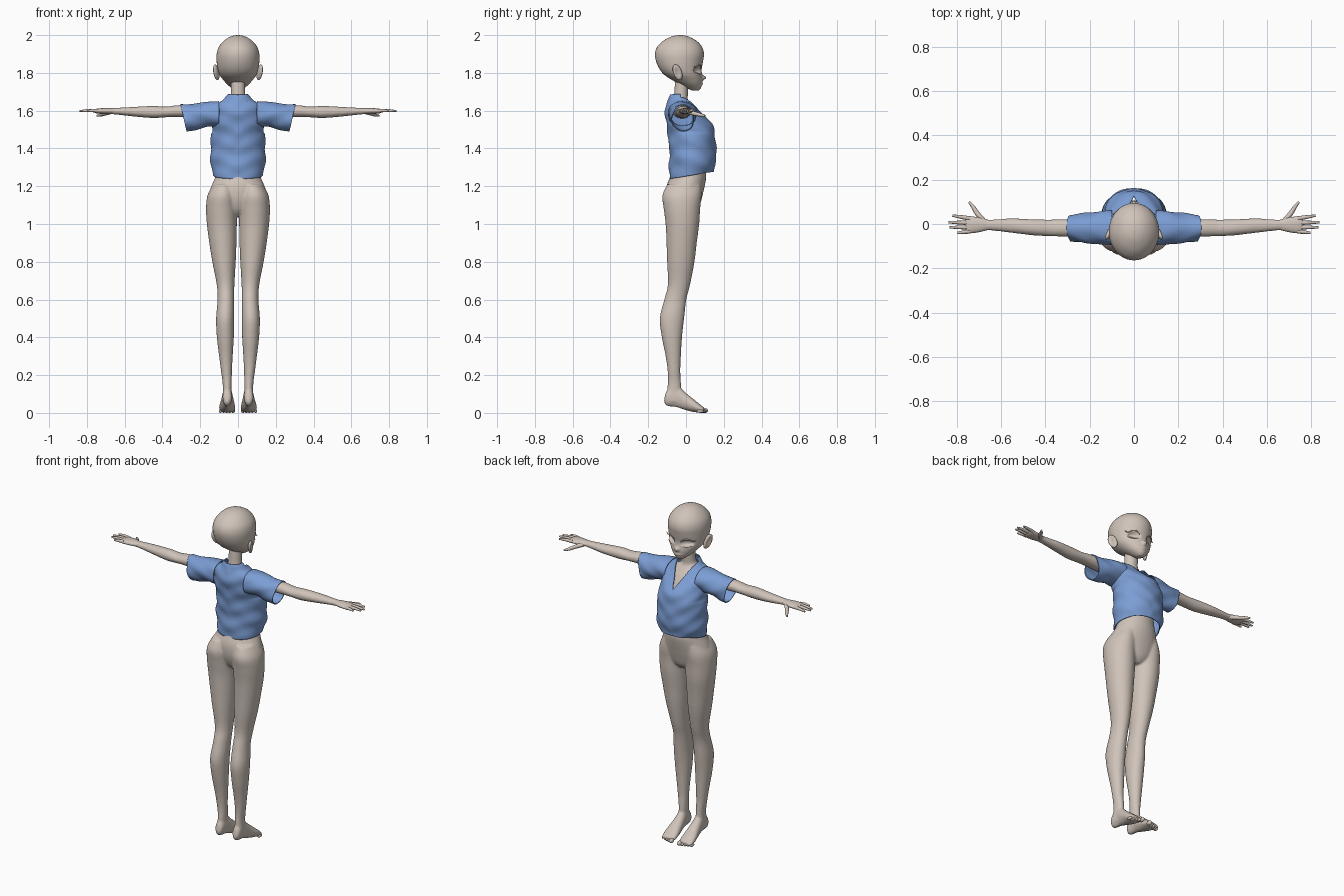
import bpy, bmesh
from math import sin, cos, pi, exp

cube = bpy.data.objects.get("Cube")
if cube:
    bpy.data.objects.remove(cube)


def material(name, rgb):
    m = bpy.data.materials.new(name)
    m.use_nodes = True
    m.diffuse_color = (*rgb, 1)
    m.node_tree.nodes["Principled BSDF"].inputs["Base Color"].default_value = (*rgb, 1)
    return m


skin = material("warm skin", (0.63, 0.55, 0.49))
blue = material("shirt blue", (0.2, 0.34, 0.66))


def smooth_rings(rings, steps):
    # Catmull-Rom between the given sections
    out = []
    for i in range(len(rings) - 1):
        p = [rings[max(0, min(len(rings) - 1, i + k))] for k in (-1, 0, 1, 2)]
        for s in range(steps):
            t = s / steps
            out.append([b + 0.5 * t * (c - a + t * (2*a - 5*b + 4*c - d + t * (3*(b - c) + d - a)))
                        for a, b, c, d in zip(*p)])
    return out + [list(rings[-1])]


def loft(bm, axis, rings, side=1, segs=32, steps=4, caps=True):
    # each section: position on the axis, then min/max on the two other axes
    loops = []
    for t, a0, a1, b0, b1 in smooth_rings(rings, steps):
        loop = []
        for k in range(segs):
            ang = 2 * pi * k / segs
            co = [(a0 + a1) / 2 + (a1 - a0) / 2 * cos(ang),
                  (b0 + b1) / 2 + (b1 - b0) / 2 * sin(ang)]
            co.insert(axis, t)
            loop.append(bm.verts.new((co[0] * side, co[1], co[2])))
        loops.append(loop)
    for lo, hi in zip(loops, loops[1:]):
        for k in range(segs):
            n = (k + 1) % segs
            bm.faces.new((lo[k], lo[n], hi[n], hi[k]))
    if caps:
        bm.faces.new(loops[0])
        bm.faces.new(loops[-1])


def ball(bm, loc, size):
    new = bmesh.ops.create_uvsphere(bm, u_segments=16, v_segments=10, radius=1)["verts"]
    for v in new:
        v.co = [l + s * c for l, s, c in zip(loc, size, v.co)]
    return new


def finish(bm, name, mat):
    bmesh.ops.recalc_face_normals(bm, faces=bm.faces)
    for f in bm.faces:
        f.smooth = True
    me = bpy.data.meshes.new(name)
    bm.to_mesh(me)
    bm.free()
    me.materials.append(mat)
    ob = bpy.data.objects.new(name, me)
    bpy.context.collection.objects.link(ob)
    return ob


def tubes(name, paths, mat):
    # each path: list of (x, y, z, radius)
    cu = bpy.data.curves.new(name, "CURVE")
    cu.dimensions = "3D"
    cu.bevel_depth = 1
    cu.bevel_resolution = 3
    cu.use_fill_caps = True
    for path in paths:
        sp = cu.splines.new("POLY")
        pts = smooth_rings(path, 4)
        sp.points.add(len(pts) - 1)
        for p, (x, y, z, r) in zip(sp.points, pts):
            p.co = (x, y, z, 1)
            p.radius = r
        sp.use_smooth = True
    cu.materials.append(mat)
    ob = bpy.data.objects.new(name, cu)
    bpy.context.collection.objects.link(ob)


# Body: torso, legs, feet and arms fused into one smooth skin
bm = bmesh.new()
torso = [(1.04, .04, -.05, .04), (1.07, .1, -.08, .065), (1.12, .145, -.1, .08),
         (1.17, .15, -.105, .092), (1.21, .137, -.1, .101), (1.25, .12, -.085, .107),
         (1.31, .104, -.068, .104), (1.4, .106, -.068, .1), (1.5, .12, -.085, .1),
         (1.58, .12, -.088, .065), (1.62, .09, -.085, .035), (1.65, .05, -.073, .012),
         (1.68, .039, -.064, .01), (1.76, .038, -.058, .015)]
loft(bm, 2, [(z, -w, w, b, f) for z, w, b, f in torso])
leg = [(.06, .034, .082, -.108, -.02), (.15, .033, .081, -.097, -.026),
       (.22, .032, .09, -.097, -.03), (.3, .028, .1, -.108, -.027),
       (.4, .022, .112, -.128, -.021), (.5, .02, .116, -.139, -.01),
       (.6, .02, .108, -.115, .002), (.68, .019, .113, -.096, .022),
       (.8, .012, .136, -.1, .045), (.9, .008, .152, -.103, .057),
       (1, .006, .165, -.108, .07), (1.08, .005, .169, -.118, .075),
       (1.15, .008, .162, -.125, .082), (1.21, .02, .132, -.1, .08)]
foot = [(-.116, .05, .062, .055, .07), (-.1, .034, .08, .037, .12), (-.05, .03, .082, .03, .145),
        (0, .022, .09, .014, .105), (.05, .015, .1, .003, .065), (.085, .014, .1, .002, .036),
        (.097, .022, .09, .004, .026)]
arm = [(.06, -.07, .03, 1.555, 1.635), (.3, -.058, .022, 1.565, 1.63),
       (.38, -.055, .02, 1.565, 1.621), (.45, -.052, .021, 1.561, 1.625),
       (.55, -.04, .025, 1.569, 1.62), (.64, -.03, .02, 1.579, 1.615),
       (.68, -.029, .02, 1.582, 1.613)]
for side in (1, -1):
    loft(bm, 2, leg, side)
    loft(bm, 1, foot, side)
    loft(bm, 0, arm, side)
body = finish(bm, "body", skin)
mod = body.modifiers.new("fuse", "REMESH")
mod.mode = "VOXEL"
mod.voxel_size = 0.006
mod.use_smooth_shade = True
mod = body.modifiers.new("soften", "SMOOTH")
mod.factor = 0.5
mod.iterations = 6

# Hands, fingers and toes
palm = [(.655, -.026, .018, 1.583, 1.612), (.7, -.037, .03, 1.582, 1.614),
        (.745, -.042, .034, 1.585, 1.611), (.762, -.035, .026, 1.591, 1.606)]
fingers = [(.025, .82, .038), (.005, .838, .008), (-.015, .832, -.015), (-.033, .797, -.04)]
for side, word in ((1, "left"), (-1, "right")):
    bm = bmesh.new()
    loft(bm, 0, palm, side, 20)
    finish(bm, word + "_palm", skin)
    paths = [[(side * .74, y0, 1.599, .01), (side * (.74 + x1) / 2, (y0 + y1) / 2, 1.601, .0085),
              (side * x1, y1, 1.598, .005)] for y0, x1, y1 in fingers]
    paths.append([(side * .675, .008, 1.594, .013), (side * .708, .048, 1.584, .011),
                  (side * .725, .075, 1.578, .009), (side * .745, .1, 1.573, .005)])
    tubes(word + "_fingers", paths, skin)
    bm = bmesh.new()
    for i in range(5):
        r = .013 if i == 0 else .009
        ball(bm, (side * (.027 + .0165 * i), .099 - .006 * i, r), (r * .95, .018, r))
    finish(bm, word + "_toes", skin)

# Head with eye sockets, nose and lips
bm = bmesh.new()
head = [(1.708, .016, .03, .068), (1.72, .034, 0, .079), (1.74, .058, -.035, .084),
        (1.765, .08, -.078, .086), (1.79, .098, -.115, .084), (1.82, .108, -.14, .083),
        (1.86, .113, -.158, .09), (1.9, .113, -.164, .095), (1.935, .103, -.154, .086),
        (1.965, .08, -.127, .062), (1.985, .054, -.094, .03), (1.996, .028, -.064, 0),
        (2, .004, -.034, -.026)]
loft(bm, 2, [(z, -w, w, b, f) for z, w, b, f in head], segs=64, steps=6)
for v in bm.verts:
    x, y, z = v.co
    if y > 0:
        d = ((abs(x) - .052) / .03) ** 2 + ((z - 1.815) / .021) ** 2
        v.co.y -= .022 * max(0, 1 - d * d)
        v.co.y += .022 * exp(-(x / .01) ** 2 - ((z - 1.775) / .012) ** 2)
        v.co.y += .005 * exp(-(x / .02) ** 2 - ((z - 1.742) / .006) ** 2)
finish(bm, "head", skin)

for side, word in ((1, "left"), (-1, "right")):
    # Ear: tilted flat oval with a hollow outer face
    bm = bmesh.new()
    for v in ball(bm, (0, 0, 0), (.014, .024, .042)):
        x, y, z = v.co
        if x > 0:
            x -= .012 * max(0, 1 - (y / .016) ** 2 - (z / .03) ** 2)
        v.co = (side * (.115 + x - .35 * y + .15 * z), -.045 + y - .25 * z, 1.803 + z)
    finish(bm, word + "_ear", skin)
    # Upper and lower lashes
    tubes(word + "_lashes", [
        [(side * .022, .08, 1.818, .0015), (side * .04, .078, 1.838, .003),
         (side * .065, .068, 1.84, .0035), (side * .085, .05, 1.83, .003),
         (side * .1, .042, 1.836, .001)],
        [(side * .035, .079, 1.796, .001), (side * .055, .072, 1.793, .0015),
         (side * .078, .054, 1.802, .001)]], skin)

# Shirt: open tube with a V neck, loose hem and two short sleeves
bm = bmesh.new()
shirt = [(1.238, .131, -.088, .148), (1.3, .143, -.09, .157), (1.38, .146, -.088, .16),
         (1.45, .143, -.093, .157), (1.5, .14, -.1, .148), (1.53, .14, -.105, .136),
         (1.565, .14, -.109, .11), (1.6, .135, -.11, .078), (1.635, .11, -.105, .045),
         (1.66, .075, -.095, .02), (1.685, .05, -.085, .002)]
loft(bm, 2, [(z, -w, w, b, f) for z, w, b, f in shirt], segs=64, steps=6, caps=False)
V_LOW, V_SLOPE = 1.545, 0.5
for no in ((1, 0, -V_SLOPE), (-1, 0, -V_SLOPE), (0, 1, 0)):
    bmesh.ops.bisect_plane(bm, geom=bm.verts[:] + bm.edges[:] + bm.faces[:],
                           plane_co=(0, -.03, V_LOW), plane_no=no)
gone = []
for f in bm.faces:
    c = f.calc_center_median()
    if c.y > -.03 and abs(c.x) < V_SLOPE * (c.z - V_LOW):
        gone.append(f)
bmesh.ops.delete(bm, geom=gone, context="FACES")
for v in bm.verts:
    v.co.z += .16 * (v.co.y + .09) * max(0, (1.36 - v.co.z) / .12)
sleeve = [(.1, -.098, .06, 1.52, 1.65), (.15, -.092, .056, 1.515, 1.645),
          (.2, -.086, .05, 1.505, 1.642), (.25, -.08, .046, 1.494, 1.637),
          (.29, -.076, .043, 1.487, 1.632)]
for side in (1, -1):
    loft(bm, 0, sleeve, side, steps=6, caps=False)
# Gentle cloth folds
bm.normal_update()
bmesh.ops.recalc_face_normals(bm, faces=bm.faces)
for v in bm.verts:
    x, y, z = v.co
    if abs(x) > .1 and z > 1.48:
        v.co.x += (x / abs(x)) * (z - 1.57) * .22 * min(1, (abs(x) - .1) / .15)
    fold = sin(45 * z + 30 * abs(x) + 12 * y) + sin(70 * z - 38 * abs(x) + 20 * y)
    v.co += v.normal * .0022 * fold
top = finish(bm, "shirt", blue)
mod = top.modifiers.new("cloth thickness", "SOLIDIFY")
mod.thickness = 0.005
mod.offset = -1
